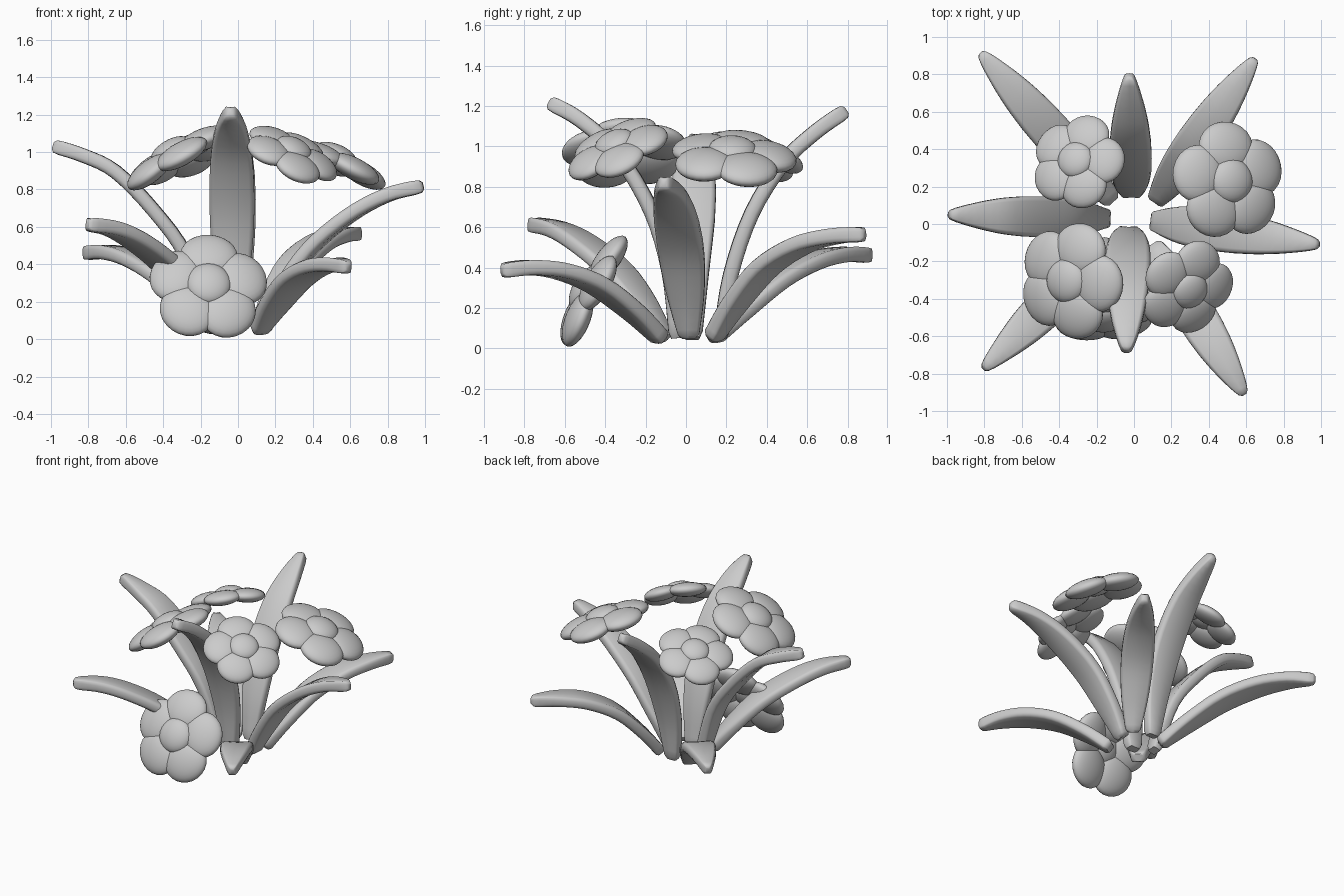
import bpy, bmesh, math
from mathutils import Vector, Matrix

if "Cube" in bpy.data.objects:
    bpy.data.objects.remove(bpy.data.objects["Cube"])

grey = bpy.data.materials.new("plain grey")
grey.diffuse_color = (0.6, 0.6, 0.6, 1)
grey.use_nodes = True
grey.node_tree.nodes["Principled BSDF"].inputs["Base Color"].default_value = grey.diffuse_color


def finish(name, bm, angle):
    bmesh.ops.recalc_face_normals(bm, faces=bm.faces)
    mesh = bpy.data.meshes.new(name)
    bm.to_mesh(mesh)
    bm.free()
    mesh.materials.append(grey)
    ob = bpy.data.objects.new(name, mesh)
    bpy.context.collection.objects.link(ob)
    bpy.ops.object.select_all(action='DESELECT')
    ob.select_set(True)
    bpy.context.view_layer.objects.active = ob
    bpy.ops.object.shade_smooth_by_angle(angle=math.radians(angle))
    return ob


def spline(pts, t):
    """Smooth curve through the points, t in 0..1."""
    p = [2 * pts[0] - pts[1]] + pts + [2 * pts[-1] - pts[-2]]
    s = min(t, 0.99999) * (len(pts) - 1)
    i, u = int(s), s - int(s)
    a, b, c, d = p[i:i + 4]
    return 0.5 * (2 * b + (c - a) * u + (2 * a - 5 * b + 4 * c - d) * u * u
                  + (3 * b - a - 3 * c + d) * u ** 3)


# Leaf half width along its length, and a rounded slab cross-section
WIDTH = [0.050, 0.074, 0.095, 0.109, 0.113, 0.109, 0.098, 0.080, 0.056, 0.027]
SECTION = [(-1, -.4), (-.92, -.8), (-.78, -1), (0, -1.05), (.78, -1), (.92, -.8), (1, -.4),
           (1, .4), (.92, .8), (.78, 1), (0, .9), (-.78, 1), (-.92, .8), (-1, .4)]
# Stations along the blade with a size factor that rounds off both ends
STATIONS = [(0, .75), (.02, 1)] + [(k / 20, 1) for k in range(1, 20)] + [(.985, .9), (1, .5)]


def leaf(name, base, tip, arc, wide=1.0):
    """Arched blade; arc holds (fraction of reach, height) between the ends."""
    base, tip = Vector(base), Vector(tip)
    pts = [base]
    for f, z in arc:
        q = base.lerp(tip, f)
        pts.append(Vector((q.x, q.y, z)))
    pts.append(tip)
    side = Vector((tip.y - base.y, base.x - tip.x, 0)).normalized()
    bm = bmesh.new()
    rings = []
    for t, size in STATIONS:
        p = spline(pts, t)
        d = (spline(pts, min(1, t + .02)) - spline(pts, max(0, t - .02))).normalized()
        up = side.cross(d).normalized()
        s = t * (len(WIDTH) - 1)
        i = min(int(s), len(WIDTH) - 2)
        w = (WIDTH[i] + (WIDTH[i + 1] - WIDTH[i]) * (s - i)) * size * wide
        h = 0.037 * size
        rings.append([bm.verts.new(p + side * x * w + up * y * h) for x, y in SECTION])
    m = len(SECTION)
    for a, b in zip(rings, rings[1:]):
        for j in range(m):
            bm.faces.new((a[j], a[(j + 1) % m], b[(j + 1) % m], b[j]))
    bm.faces.new(rings[0])
    bm.faces.new(rings[-1])
    finish(name, bm, 60)


def flower(name, centre, normal, radius, start):
    """Five puffy petals around a domed button, facing along the normal."""
    nrm = Vector(normal).normalized()
    ref = Vector((1, 0, 0))
    u = (ref - nrm * ref.dot(nrm)).normalized()
    v = nrm.cross(u)
    frame = Matrix.Translation(centre) @ Matrix((u, v, nrm)).transposed().to_4x4()
    bm = bmesh.new()

    def blob(mat, size):
        bmesh.ops.create_uvsphere(bm, u_segments=24, v_segments=14, radius=1,
                                  matrix=frame @ mat @ Matrix.Diagonal((*size, 1)))

    for k in range(5):
        turn = Matrix.Rotation(math.radians(start + 72 * k), 4, 'Z')
        droop = Matrix.Rotation(math.radians(9), 4, 'Y')
        blob(turn @ Matrix.Translation((radius * .58, 0, -.01)) @ droop,
             (radius * .44, radius * .49, radius * .185))
    blob(Matrix.Translation((0, 0, radius * .08)), (radius * .38, radius * .38, radius * .19))
    finish(name, bm, 60)


# Tall leaves along the axes
leaf("front_leaf", (-.03, -.045, .05), (-.04, -.68, 1.22),
     [(.06, .38), (.2, .68), (.46, .96), (.75, 1.13)], 1.07)
leaf("back_leaf", (-.015, .17, .05), (-.025, .795, 1.18),
     [(.08, .36), (.25, .67), (.5, .92), (.75, 1.07)])
leaf("left_leaf", (-.15, .03, .05), (-.99, .05, 1.035),
     [(.15, .44), (.36, .69), (.6, .895), (.8, .98)], .97)
leaf("right_leaf", (.11, .015, .06), (.99, -.11, .82),
     [(.13, .26), (.31, .48), (.55, .66), (.78, .77)], 1.01)
# Low leaves on the diagonals
leaf("back_left_leaf", (-.12, .13, .05), (-.82, .915, .46),
     [(.18, .19), (.4, .34), (.62, .43), (.82, .465)], .97)
leaf("back_right_leaf", (.12, .13, .05), (.648, .885, .565),
     [(.15, .22), (.35, .4), (.58, .51), (.8, .555)], .97)
leaf("front_right_leaf", (.107, -.12, .045), (.59, -.912, .385),
     [(.18, .18), (.4, .31), (.62, .38), (.82, .4)], .97)
leaf("front_left_leaf", (-.13, -.11, .05), (-.805, -.775, .615),
     [(.16, .22), (.36, .39), (.6, .52), (.8, .59)], .97)

# Blossoms
flower("right_back_flower", (.512, .23, .96), (.37, .04, .92), .315, 96)
flower("right_front_flower", (.29, -.348, 1.0), (.4, -.38, .85), .266, 67)
flower("left_front_flower", (-.348, -.303, .985), (-.5, -.05, .85), .313, 69)
flower("left_back_flower", (-.307, .337, .97), (-.32, .27, .9), .259, 69)
flower("low_front_flower", (-.158, -.48, .284), (.06, -.88, .47), .317, 89)
